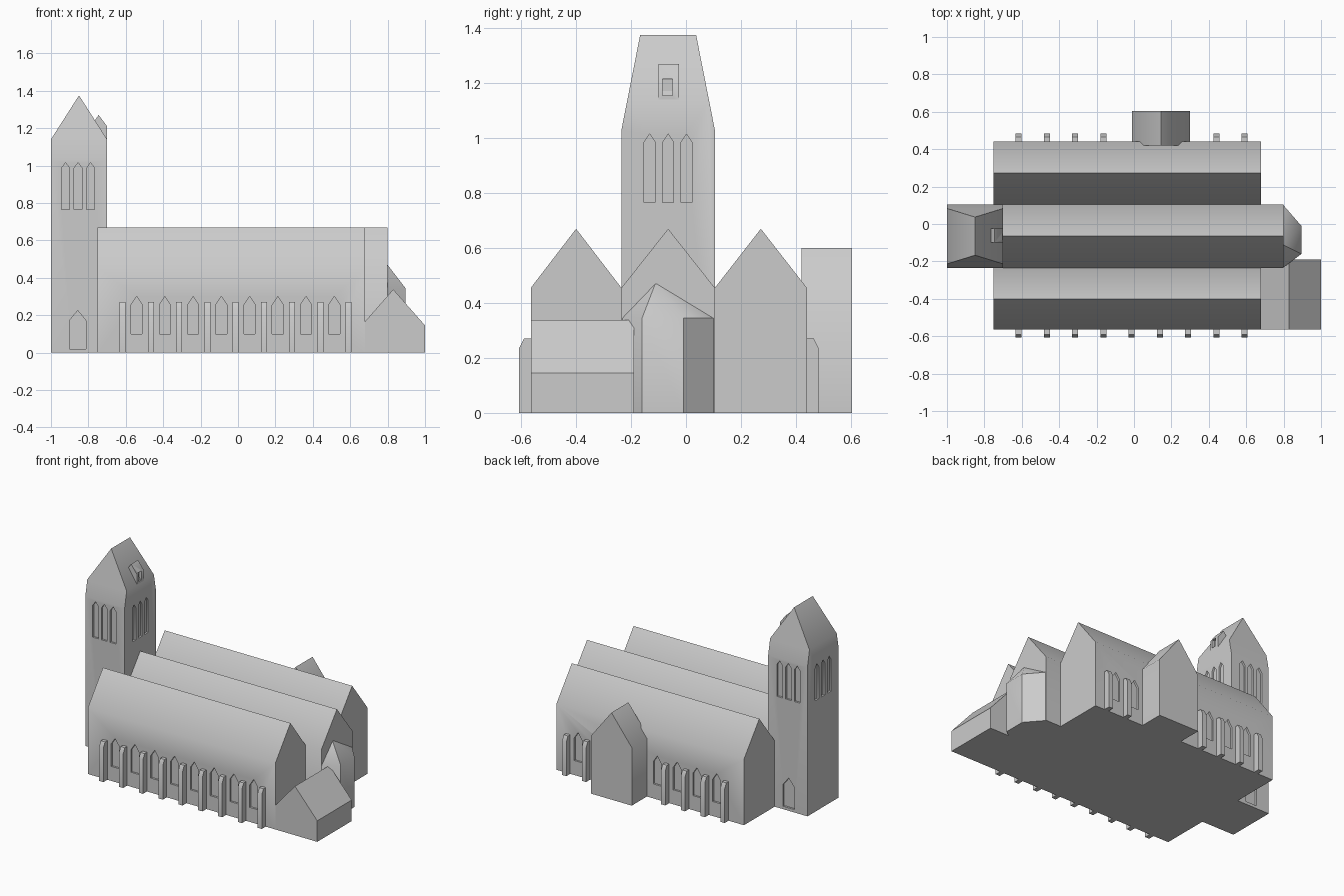
import bpy, bmesh, math
from mathutils import Vector

if "Cube" in bpy.data.objects:
    bpy.data.objects.remove(bpy.data.objects["Cube"])

stone = bpy.data.materials.new("light grey stone")
stone.diffuse_color = (0.6, 0.6, 0.6, 1)
stone.use_nodes = True
stone.node_tree.nodes["Principled BSDF"].inputs["Base Color"].default_value = stone.diffuse_color


def add_prism(bm, pts, axis, a, b):
    """Extrude a profile, (y,z) along x or (x,z) along y, from a to b."""
    def put(p, t):
        return (t, p[0], p[1]) if axis == 'x' else (p[0], t, p[1])
    lo = [bm.verts.new(put(p, a)) for p in pts]
    hi = [bm.verts.new(put(p, b)) for p in pts]
    bm.faces.new(lo)
    bm.faces.new(hi)
    for i in range(len(pts)):
        j = (i + 1) % len(pts)
        bm.faces.new((lo[i], lo[j], hi[j], hi[i]))


def finish(name, bm, cutter=None):
    bmesh.ops.recalc_face_normals(bm, faces=bm.faces)
    me = bpy.data.meshes.new(name)
    bm.to_mesh(me)
    bm.free()
    me.materials.append(stone)
    ob = bpy.data.objects.new(name, me)
    bpy.context.collection.objects.link(ob)
    if cutter:
        mod = ob.modifiers.new("cut", 'BOOLEAN')
        mod.operation = 'DIFFERENCE'
        mod.solver = 'EXACT'
        mod.object = cutter
        dg = bpy.context.evaluated_depsgraph_get()
        baked = bpy.data.meshes.new_from_object(ob.evaluated_get(dg))
        ob.modifiers.clear()
        ob.data = baked
        bpy.data.objects.remove(cutter)
    return ob


def smooth(ob):
    bpy.ops.object.select_all(action='DESELECT')
    ob.select_set(True)
    bpy.context.view_layer.objects.active = ob
    bpy.ops.object.shade_smooth_by_angle(angle=math.radians(40))


def prism(name, pts, axis, a, b, cutter=None):
    bm = bmesh.new()
    add_prism(bm, pts, axis, a, b)
    ob = finish(name, bm, cutter)
    smooth(ob)
    return ob


def arch(c, w, z0, z1, s):
    """Pointed opening outline."""
    h = w / 2
    return [(c - h, z0), (c + h, z0), (c + h, z1 - s), (c, z1), (c - h, z1 - s)]


def make_cutter(openings):
    bm = bmesh.new()
    for o in openings:
        add_prism(bm, *o)
    ob = finish("opening_cutter", bm)
    ob.hide_render = True
    return ob


def gable(lo, hi, eave, ridge):
    return [(lo, 0), (hi, 0), (hi, eave), ((lo + hi) / 2, ridge), (lo, eave)]


D = 0.013           # recess depth
STEP = 0.151        # bay spacing

# three parallel naves, outer ones with pointed windows
win_x = [-0.542 + STEP * i for i in range(8)]
front = [(arch(x, 0.06, 0.10, 0.30, 0.045), 'y', -0.60, -0.565 + D) for x in win_x]
back = [(arch(x, 0.06, 0.10, 0.30, 0.045), 'y', 0.44 - D, 0.48)
        for x in win_x if not -0.04 < x < 0.33]
prism("front_nave", gable(-0.565, -0.235, 0.455, 0.67), 'x', -0.75, 0.68, make_cutter(front))
prism("middle_nave", gable(-0.235, 0.105, 0.455, 0.67), 'x', -0.70, 0.80)
prism("back_nave", gable(0.105, 0.44, 0.455, 0.67), 'x', -0.75, 0.68, make_cutter(back))

# buttresses with sloped tops
for i in range(9):
    x = -0.617 + STEP * i
    for side, wall in ((-1, -0.565), (1, 0.44)):
        if side == 1 and -0.05 < x < 0.32:
            continue
        prof = [(wall - side * 0.005, 0), (wall + side * 0.043, 0), (wall + side * 0.043, 0.235),
                (wall + side * 0.025, 0.27), (wall - side * 0.005, 0.27)]
        prism("buttress", prof, 'x', x - 0.016, x + 0.016)

# tower: gable roof clipped by steep sloping ends
cy = -0.065
opens = []
for k in (-1, 0, 1):
    px = arch(-0.855 + 0.067 * k, 0.044, 0.765, 1.015, 0.03)
    py = arch(cy + 0.067 * k, 0.04, 0.765, 1.015, 0.03)
    opens += [(px, 'y', -0.27, -0.235 + D), (px, 'y', 0.105 - D, 0.14),
              (py, 'x', -1.04, -1 + D), (py, 'x', -0.70 - D, -0.66)]
door = arch(-0.857, 0.09, 0.02, 0.225, 0.055)
opens += [(door, 'y', -0.27, -0.235 + D), (door, 'y', 0.105 - D, 0.14)]
bm = bmesh.new()
add_prism(bm, gable(-1, -0.70, 1.14, 1.375), 'y', -0.235, 0.105)
bmesh.ops.recalc_face_normals(bm, faces=bm.faces)
for s in (-1, 1):
    res = bmesh.ops.bisect_plane(
        bm, geom=bm.verts[:] + bm.edges[:] + bm.faces[:], dist=1e-5,
        plane_co=Vector((0, cy + s * 0.17, 1.03)),
        plane_no=Vector((0, s * 0.345, 0.068)), clear_outer=True)
    cut = [e for e in res['geom_cut'] if isinstance(e, bmesh.types.BMEdge)]
    bmesh.ops.holes_fill(bm, edges=cut, sides=0)
smooth(finish("tower", bm, make_cutter(opens)))

# small dormer on the tower roof
slot = make_cutter([([(-0.085, 1.155), (-0.05, 1.155), (-0.05, 1.215), (-0.085, 1.215)],
                     'x', -0.72, -0.66)])
prism("tower_dormer", [(-0.775, 1.15), (-0.70, 1.12), (-0.70, 1.21), (-0.745, 1.27), (-0.77, 1.235)],
      'y', -0.10, -0.025, slot)

# apse: faceted wall with a pointed half roof
bm = bmesh.new()
plan = [(0.795, 0.105), (0.895, -0.01), (0.895, -0.16), (0.795, -0.235)]
low = [bm.verts.new((x, y, 0)) for x, y in plan]
top = [bm.verts.new((x, y, 0.345)) for x, y in plan]
apex = bm.verts.new((0.795, -0.11, 0.475))
bm.faces.new(low)
for i in range(3):
    bm.faces.new((low[i], low[i + 1], top[i + 1], top[i]))
    bm.faces.new((top[i], top[i + 1], apex))
bm.faces.new((low[3], low[0], top[0], apex, top[3]))
smooth(finish("apse", bm))

# low annex at the east end
prism("annex", [(0.68, 0), (1.0, 0), (1.0, 0.145), (0.83, 0.338), (0.68, 0.167)],
      'y', -0.565, -0.19)

# side chapel at the back
prism("side_chapel", gable(-0.01, 0.30, 0.40, 0.60), 'y', 0.42, 0.605)
